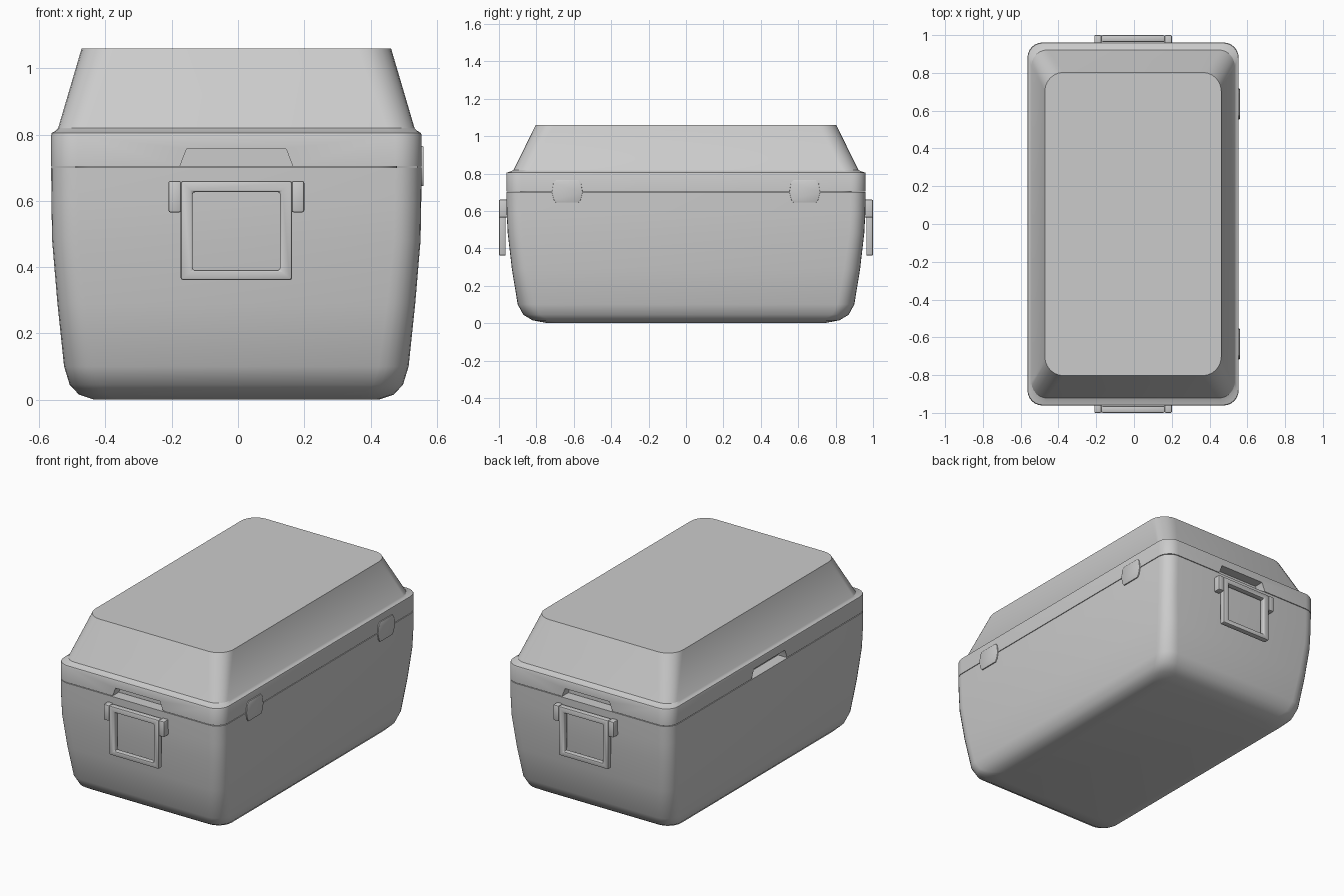
import bpy, bmesh
from math import cos, sin, pi, radians
from mathutils import Matrix, Vector

if "Cube" in bpy.data.objects:
    bpy.data.objects.remove(bpy.data.objects["Cube"])

CX = -0.005  # the case sits slightly left of centre because of the hinges


def make(name, bm, bevel=0.0, angle=33):
    bmesh.ops.recalc_face_normals(bm, faces=bm.faces)
    me = bpy.data.meshes.new(name)
    bm.to_mesh(me)
    bm.free()
    ob = bpy.data.objects.new(name, me)
    bpy.context.collection.objects.link(ob)
    if bevel:
        mod = ob.modifiers.new("bevel", 'BEVEL')
        mod.width, mod.segments = bevel, 2
        mod.limit_method = 'ANGLE'
        apply_mods(ob)
    if angle:
        smooth(ob, angle)
    return ob


def activate(ob):
    bpy.ops.object.select_all(action='DESELECT')
    ob.select_set(True)
    bpy.context.view_layer.objects.active = ob


def apply_mods(ob):
    activate(ob)
    for mod in list(ob.modifiers):
        bpy.ops.object.modifier_apply(modifier=mod.name)


def smooth(ob, angle):
    activate(ob)
    bpy.ops.object.shade_smooth_by_angle(angle=radians(angle))


def loft(name, rings, angle=33, seg=6):
    """Skin rounded rectangles given as (z, half x, half y, corner radius)."""
    bm = bmesh.new()
    loops = []
    for z, hx, hy, r in rings:
        loop = []
        for q, (sx, sy) in enumerate([(1, 1), (-1, 1), (-1, -1), (1, -1)]):
            for i in range(seg + 1):
                a = pi / 2 * (q + i / seg)
                loop.append(bm.verts.new((CX + sx * (hx - r) + r * cos(a),
                                          sy * (hy - r) + r * sin(a), z)))
        loops.append(loop)
    n = len(loops[0])
    for a, b in zip(loops, loops[1:]):
        for i in range(n):
            j = (i + 1) % n
            bm.faces.new((a[i], a[j], b[j], b[i]))
    bm.faces.new(loops[0])
    bm.faces.new(loops[-1])
    return make(name, bm, 0, angle)


def prism(name, outline, d0, d1, turn, bevel=0.0, angle=33):
    """Outline (across, z) on the front side, extruded in -y from d0 to d1, turned about z."""
    bm = bmesh.new()
    near = [bm.verts.new((u, -d0, z)) for u, z in outline]
    far = [bm.verts.new((u, -d1, z)) for u, z in outline]
    n = len(outline)
    for i in range(n):
        j = (i + 1) % n
        bm.faces.new((near[i], near[j], far[j], far[i]))
    bm.faces.new(near)
    bm.faces.new(far)
    place(bm, turn)
    return make(name, bm, bevel, angle)


def place(bm, turn):
    m = Matrix.Translation(Vector((CX, 0, 0))) @ Matrix.Rotation(turn, 4, 'Z')
    bmesh.ops.transform(bm, matrix=m, verts=bm.verts)


def frame(name, hw_out, hw_in, z_out, z_in, d0, d1, turn, bevel):
    """Rectangular ring standing on the front side."""
    bm = bmesh.new()

    def rect(h, z, d):
        return [bm.verts.new((u, -d, w)) for u, w in
                [(-h, z[0]), (h, z[0]), (h, z[1]), (-h, z[1])]]
    loops = [rect(hw_out, z_out, d0), rect(hw_out, z_out, d1),
             rect(hw_in, z_in, d1), rect(hw_in, z_in, d0)]
    for k in range(4):
        a, b = loops[k], loops[(k + 1) % 4]
        for i in range(4):
            j = (i + 1) % 4
            bm.faces.new((a[i], a[j], b[j], b[i]))
    place(bm, turn)
    return make(name, bm, bevel)


# Tub with tapering walls and rounded base
loft("tub", [(0, .43, .74, .09), (.015, .475, .82, .09), (.045, .503, .87, .09),
             (.1, .52, .90, .09), (.29, .54, .931, .085), (.48, .556, .953, .08),
             (.59, .558, .959, .08), (.70, .559, .961, .08)])

# Recessed seam between tub and lid
loft("seam_core", [(.69, .485, .885, .06), (.712, .485, .885, .06)])

# Lid with rim, ledge and sloping crown
lid = loft("lid", [(.704, .559, .961, .08), (.798, .559, .961, .08), (.805, .557, .958, .08),
                   (.811, .546, .938, .085), (.819, .538, .922, .085),
                   (1.06, .467, .803, .10)], angle=0)

# Finger notches in the lid rim: front, back and left
notch = [(-.17, .69), (.17, .69), (.17, .705), (.15, .757), (-.15, .757), (-.17, .705)]
for turn, edge in [(0, .961), (pi, .961), (-pi / 2, .559)]:
    cutter = prism("notch_cutter", notch, edge - .06, edge + .05, turn, angle=0)
    cutter.hide_render = True
    mod = lid.modifiers.new("notch", 'BOOLEAN')
    mod.operation, mod.solver, mod.object = 'DIFFERENCE', 'EXACT', cutter
    apply_mods(lid)
    bpy.data.objects.remove(cutter)
smooth(lid, 30)

# Carrying handles with side brackets at both ends
for side, turn in [("front", 0), ("back", pi)]:
    frame(side + "_handle", .168, .132, (.361, .66), (.391, .626), .964, 1.0, turn, .007)
    for label, s in [("left", -1), ("right", 1)]:
        outline = [(s * .167, .565), (s * .205, .565), (s * .205, .66), (s * .167, .66)]
        prism(f"{side}_{label}_bracket", outline, .945, 1.0, turn, .006)

# Hinge plates on the right side
for label, c in [("front", -.635), ("back", .635)]:
    w = .082
    outline = [(c - w + .022, .644), (c + w - .022, .644), (c + w - .01, .66), (c + w, .70),
               (c + w - .008, .75), (c + w - .022, .765),
               (c - w + .022, .765), (c - w + .008, .75), (c - w, .70), (c - w + .01, .66)]
    prism(label + "_hinge", outline, .545, .565, pi / 2, .002)
